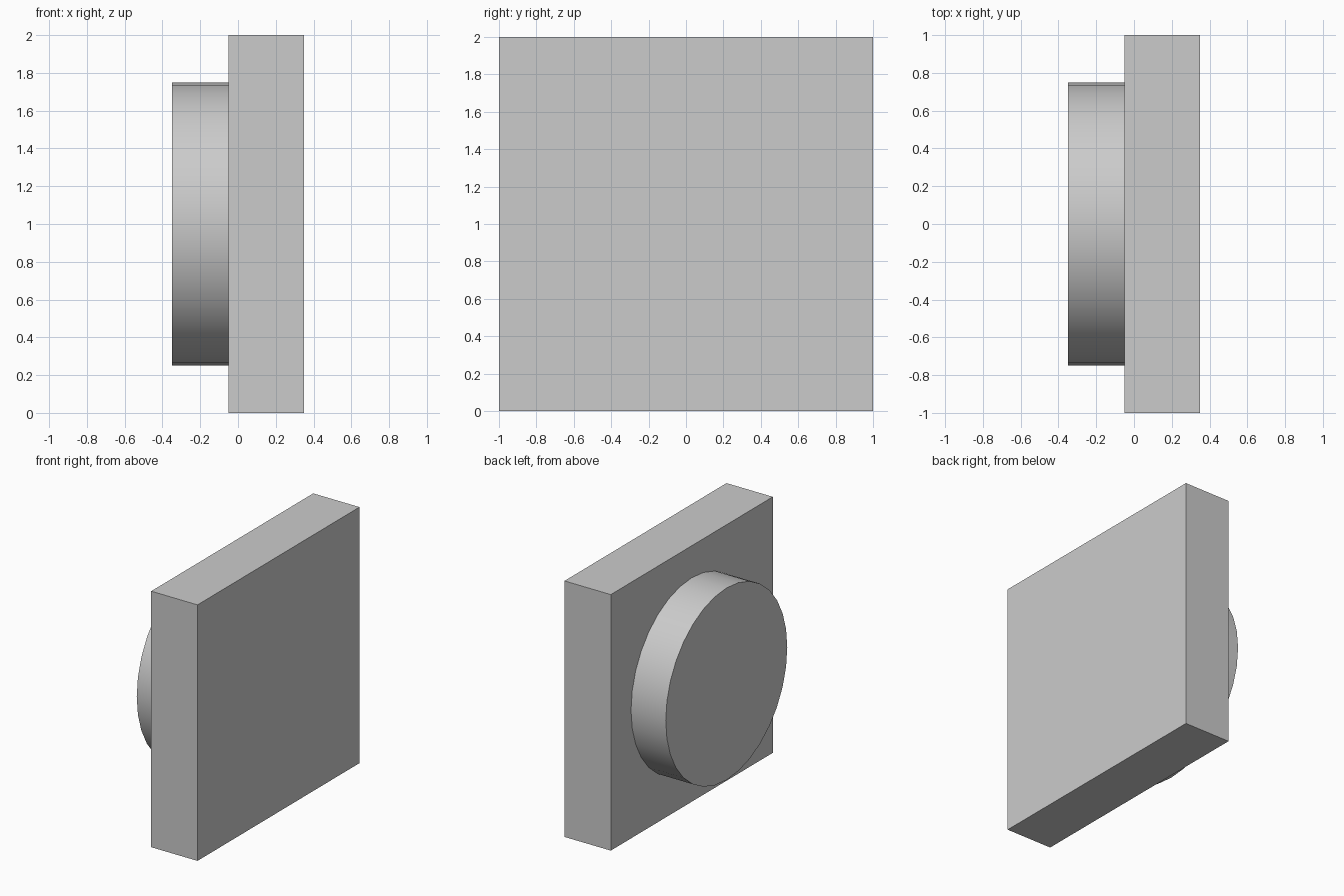
import bpy
from math import radians

if "Cube" in bpy.data.objects:
    bpy.data.objects.remove(bpy.data.objects["Cube"])

PLATE_X = (-0.05, 0.35)
DISC_X = (-0.35, -0.05)
CENTRE_Z = 1.0

# Square backing plate
bpy.ops.mesh.primitive_cube_add(size=1, location=(sum(PLATE_X) / 2, 0, CENTRE_Z))
plate = bpy.context.object
plate.name = "square_plate"
plate.scale = (PLATE_X[1] - PLATE_X[0], 2, 2)
bpy.ops.object.transform_apply(location=False, rotation=False, scale=True)

# Round boss on the left face, axis along x
bpy.ops.mesh.primitive_cylinder_add(
    vertices=32, radius=0.75, depth=DISC_X[1] - DISC_X[0],
    location=(sum(DISC_X) / 2, 0, CENTRE_Z), rotation=(0, radians(90), 0))
disc = bpy.context.object
disc.name = "round_disc"
bpy.ops.object.transform_apply(location=False, rotation=True, scale=False)
bpy.ops.object.shade_smooth_by_angle(angle=radians(30))
